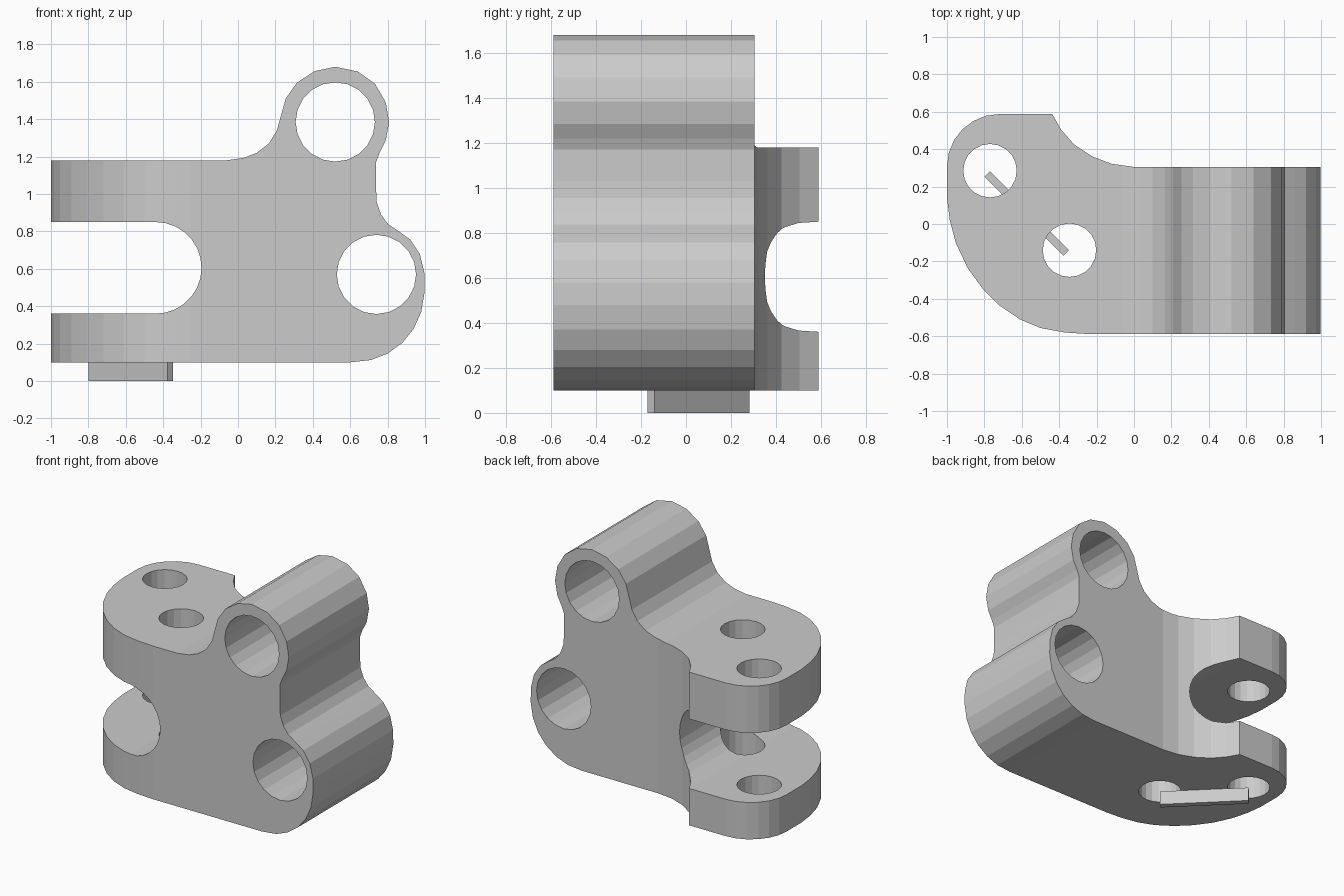
import bpy, bmesh, math
from mathutils import Vector

if "Cube" in bpy.data.objects:
    bpy.data.objects.remove(bpy.data.objects["Cube"])


def prism(name, pts, axis, lo, hi):
    """Extrude a closed 2D profile along y (points are x,z) or z (points are x,y)."""
    def place(p, d):
        return (p[0], d, p[1]) if axis == 'y' else (p[0], p[1], d)
    bm = bmesh.new()
    face = bm.faces.new([bm.verts.new(place(p, lo)) for p in pts])
    new = bmesh.ops.extrude_face_region(bm, geom=[face])['geom']
    move = Vector(place((0, 0), hi - lo))
    bmesh.ops.translate(bm, vec=move, verts=[v for v in new if isinstance(v, bmesh.types.BMVert)])
    bmesh.ops.recalc_face_normals(bm, faces=bm.faces)
    mesh = bpy.data.meshes.new(name)
    bm.to_mesh(mesh)
    bm.free()
    obj = bpy.data.objects.new(name, mesh)
    bpy.context.collection.objects.link(obj)
    return obj


def arc(cx, cy, r, a0, a1, n):
    return [(cx + r * math.cos(math.radians(a0 + (a1 - a0) * i / n)),
             cy + r * math.sin(math.radians(a0 + (a1 - a0) * i / n))) for i in range(n + 1)]


def circle(cx, cy, r, n=20):
    return arc(cx, cy, r, 0, 360, n)[:-1]


def boolean(target, cutter, operation):
    mod = target.modifiers.new(cutter.name, 'BOOLEAN')
    mod.object, mod.operation, mod.solver = cutter, operation, 'EXACT'
    cutter.hide_render = True
    bpy.context.view_layer.objects.active = target
    bpy.ops.object.modifier_apply(modifier=mod.name)
    bpy.data.objects.remove(cutter)


# Front silhouette of the bracket, with its two bosses on the right
front = [(-1.2, 0.1), (0.6, 0.1), (0.71, 0.112), (0.80, 0.147), (0.88, 0.205), (0.94, 0.28),
         (0.98, 0.37), (0.998, 0.48), (0.996, 0.58), (0.972, 0.68), (0.92, 0.757),
         (0.86, 0.80), (0.803, 0.838), (0.765, 0.89), (0.742, 0.955), (0.738, 1.03),
         (0.738, 1.17), (0.757, 1.22), (0.79, 1.285), (0.808, 1.385), (0.79, 1.49),
         (0.732, 1.59), (0.64, 1.655), (0.52, 1.68), (0.41, 1.657), (0.315, 1.595),
         (0.255, 1.51), (0.23, 1.42), (0.208, 1.34), (0.165, 1.27), (0.1, 1.22),
         (0.03, 1.193), (-0.06, 1.18), (-1.2, 1.18)]
body = prism("bracket_body", front, 'y', -1, 1)

# Plan silhouette with the rounded lug on the left
plan = [(1.2, 0.305), (0, 0.305), (-0.12, 0.322), (-0.225, 0.362), (-0.32, 0.425),
        (-0.39, 0.505), (-0.437, 0.588)]
plan += arc(-0.72, 0.308, 0.28, 90, 180, 6)
plan += [(-1, 0.14), (-0.985, 0.02), (-0.953, -0.1), (-0.89, -0.235), (-0.81, -0.345),
         (-0.72, -0.435), (-0.61, -0.51), (-0.5, -0.556), (-0.37, -0.58), (-0.25, -0.588),
         (1.2, -0.588)]
boolean(body, prism("plan_cutter", plan, 'z', -0.5, 2.2), 'INTERSECT')

# Clevis slot
slot = arc(-0.44, 0.605, 0.245, -90, 90, 14) + [(-1.3, 0.85), (-1.3, 0.36)]
boolean(body, prism("slot_cutter", slot, 'y', -1, 1), 'DIFFERENCE')

# Pin holes through the bosses, bolt holes through the lug
for x, z in ((0.52, 1.385), (0.74, 0.57)):
    boolean(body, prism("pin_hole_cutter", circle(x, z, 0.212), 'y', -1, 1), 'DIFFERENCE')
for x, y in ((-0.77, 0.285), (-0.345, -0.14)):
    boolean(body, prism("bolt_hole_cutter", circle(x, y, 0.143), 'z', -0.5, 2.2), 'DIFFERENCE')

# Thin diagonal bar under the bolt holes
bar = [(-0.80, 0.253), (-0.377, -0.17), (-0.347, -0.14), (-0.77, 0.283)]
prism("lock_bar", bar, 'z', 0, 0.1)
